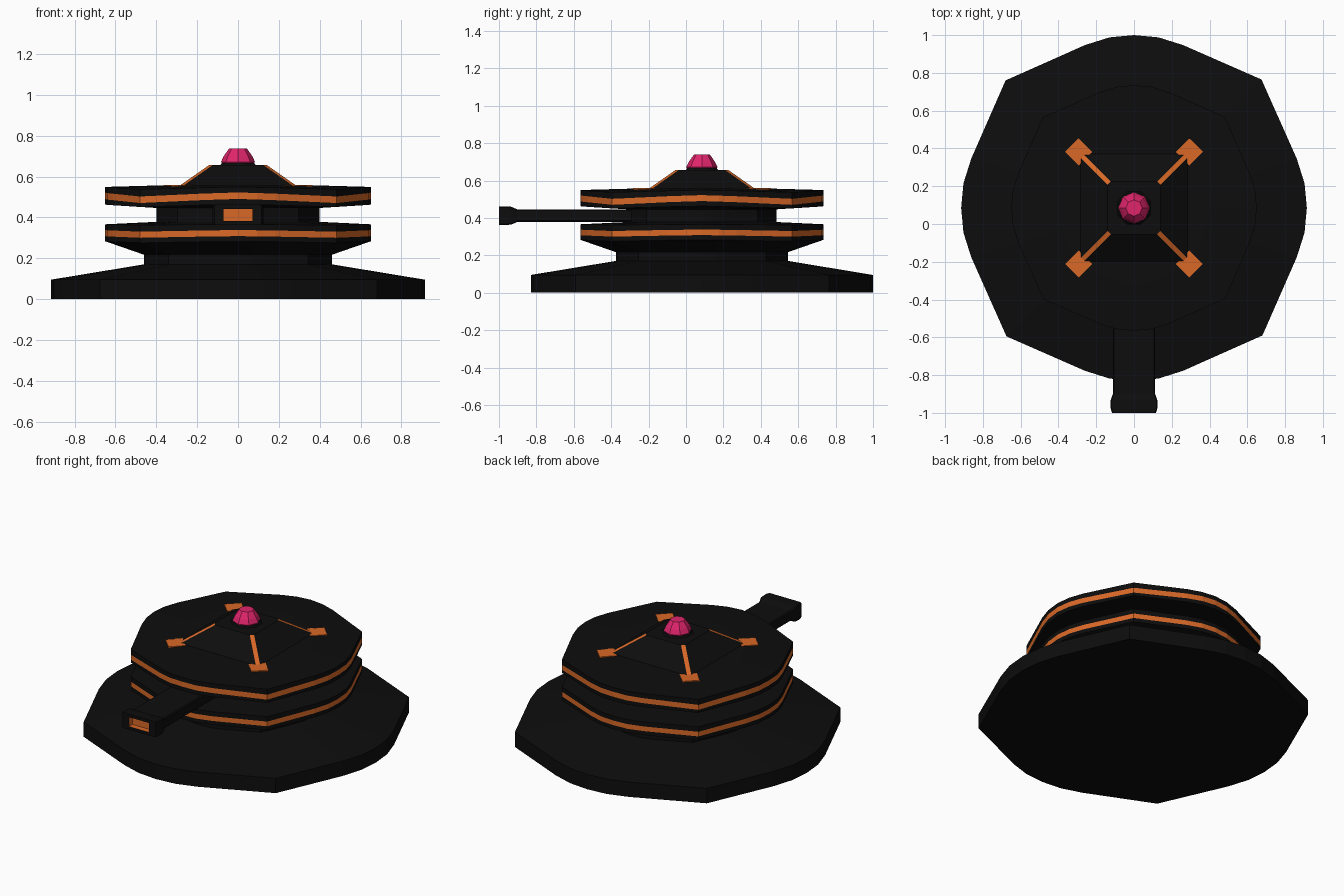
import bpy, bmesh, math
from mathutils import Matrix, Vector

if "Cube" in bpy.data.objects:
    bpy.data.objects.remove(bpy.data.objects["Cube"])

CY = 0.085  # the turret body sits behind the barrel


def material(name, rgb):
    m = bpy.data.materials.new(name)
    m.diffuse_color = (*rgb, 1)
    m.use_nodes = True
    m.node_tree.nodes["Principled BSDF"].inputs["Base Color"].default_value = m.diffuse_color
    return m


BLACK = material("black", (0.004, 0.004, 0.004))
ORANGE = material("orange", (0.70, 0.14, 0.02))
PINK = material("pink", (0.75, 0.018, 0.15))


def loft(name, loops, mats, rule=None):
    """Skin a stack of equal-length loops, cap both ends, colour faces by rule."""
    bm = bmesh.new()
    rings = [[bm.verts.new(p) for p in loop] for loop in loops]
    n = len(rings[0])
    for i, (a, b) in enumerate(zip(rings, rings[1:])):
        for k in range(n):
            f = bm.faces.new((a[k], a[(k + 1) % n], b[(k + 1) % n], b[k]))
            f.material_index = rule(i, k) if rule else 0
    bm.faces.new(rings[0][::-1])
    cap = bm.faces.new(rings[-1])
    cap.material_index = rule(len(rings) - 1, 0) if rule else 0
    bmesh.ops.recalc_face_normals(bm, faces=bm.faces)
    me = bpy.data.meshes.new(name)
    bm.to_mesh(me)
    bm.free()
    for m in mats:
        me.materials.append(m)
    ob = bpy.data.objects.new(name, me)
    bpy.context.collection.objects.link(ob)
    return ob


# Octagon outline: sharp diagonal corners, rounded corners on the axes
SIDE = [(0.675, 0.68), (0.26, 0.862), (0.13, 0.903), (0, 0.915), (-0.13, 0.903), (-0.26, 0.862)]
OUTLINE = [Matrix.Rotation(q * math.pi / 2, 2) @ Vector(p) for q in range(4) for p in SIDE]


def ring(half, z, dip=0):
    s = half / 0.915
    out = []
    for x, y in OUTLINE:
        u = min(abs(x), abs(y)) / max(abs(x), abs(y))
        out.append((x * s, CY + y * s, z - dip * u))
    return out


# Base plate and foot column
loft("base", [ring(0.915, 0), ring(0.915, 0.095), ring(0.46, 0.17), ring(0.46, 0.23)], [BLACK])

# Two discs, each with an orange stripe round the rim
stripe = lambda i, k: int(i == 2)
loft("lower_disc", [ring(0.46, 0.217), ring(0.65, 0.283, 0.008), ring(0.65, 0.308, 0.008),
                    ring(0.65, 0.338, 0.008), ring(0.65, 0.366, 0.004), ring(0.40, 0.378)],
     [BLACK, ORANGE], stripe)
loft("neck", [ring(0.40, 0.37), ring(0.40, 0.455)], [BLACK])
loft("upper_disc", [ring(0.40, 0.446), ring(0.65, 0.463, 0.012), ring(0.65, 0.49, 0.02),
                    ring(0.65, 0.522, 0.02), ring(0.65, 0.549, 0.012), ring(0.40, 0.556)],
     [BLACK, ORANGE], stripe)


# Sloped cap with orange chamfered corner edges
def chamfered(h, z, c=0.018):
    pts = []
    for q in range(4):
        for p in ((h, h - c), (h - c, h)):
            v = Matrix.Rotation(q * math.pi / 2, 2) @ Vector(p)
            pts.append((v.x, CY + v.y, z))
    return pts


loft("cap", [chamfered(0.29, 0.552), chamfered(0.14, 0.657)], [BLACK, ORANGE],
     lambda i, k: int(i == 0 and k % 2 == 0))

# Orange arrow heads at the cap corners
for i, (sx, sy) in enumerate([(1, 1), (-1, 1), (-1, -1), (1, -1)]):
    cx, cy, d = sx * 0.293, CY + sy * 0.297, 0.072
    loft(f"arrow_plate_{i + 1}",
         [[(cx + d, cy, z), (cx, cy + d, z), (cx - d, cy, z), (cx, cy - d, z)]
          for z in (0.551, 0.559)], [ORANGE])


# Faceted gem on top
def gem_loop(r, z, turn=0):
    return [(r * math.cos(math.pi * k / 4 + turn), CY + r * math.sin(math.pi * k / 4 + turn), z)
            for k in range(8)]


loft("gem_seat", [gem_loop(0.10, 0.65, math.pi / 8), gem_loop(0.085, 0.666, math.pi / 8)], [BLACK])
loft("gem", [gem_loop(0.075, 0.655), gem_loop(0.083, 0.672), gem_loop(0.07, 0.70),
             gem_loop(0.043, 0.738)], [PINK])


# Flat barrel with a flared muzzle and a recessed orange opening
def slot(y, w, h, c=0.006):
    zc = 0.412
    return [(x * 1.0, y, zc + z) for x, z in
            [(w, -h + c), (w, h - c), (w - c, h), (-w + c, h),
             (-w, h - c), (-w, -h + c), (-w + c, -h), (w - c, -h)]]


loft("barrel", [slot(-0.28, 0.112, 0.033), slot(-0.90, 0.112, 0.033), slot(-0.935, 0.124, 0.048),
                slot(-0.975, 0.124, 0.05), slot(-1.0, 0.116, 0.05), slot(-1.0, 0.072, 0.03, 0.002),
                slot(-0.965, 0.072, 0.03, 0.002)],
     [BLACK, ORANGE], lambda i, k: int(i >= 5))
